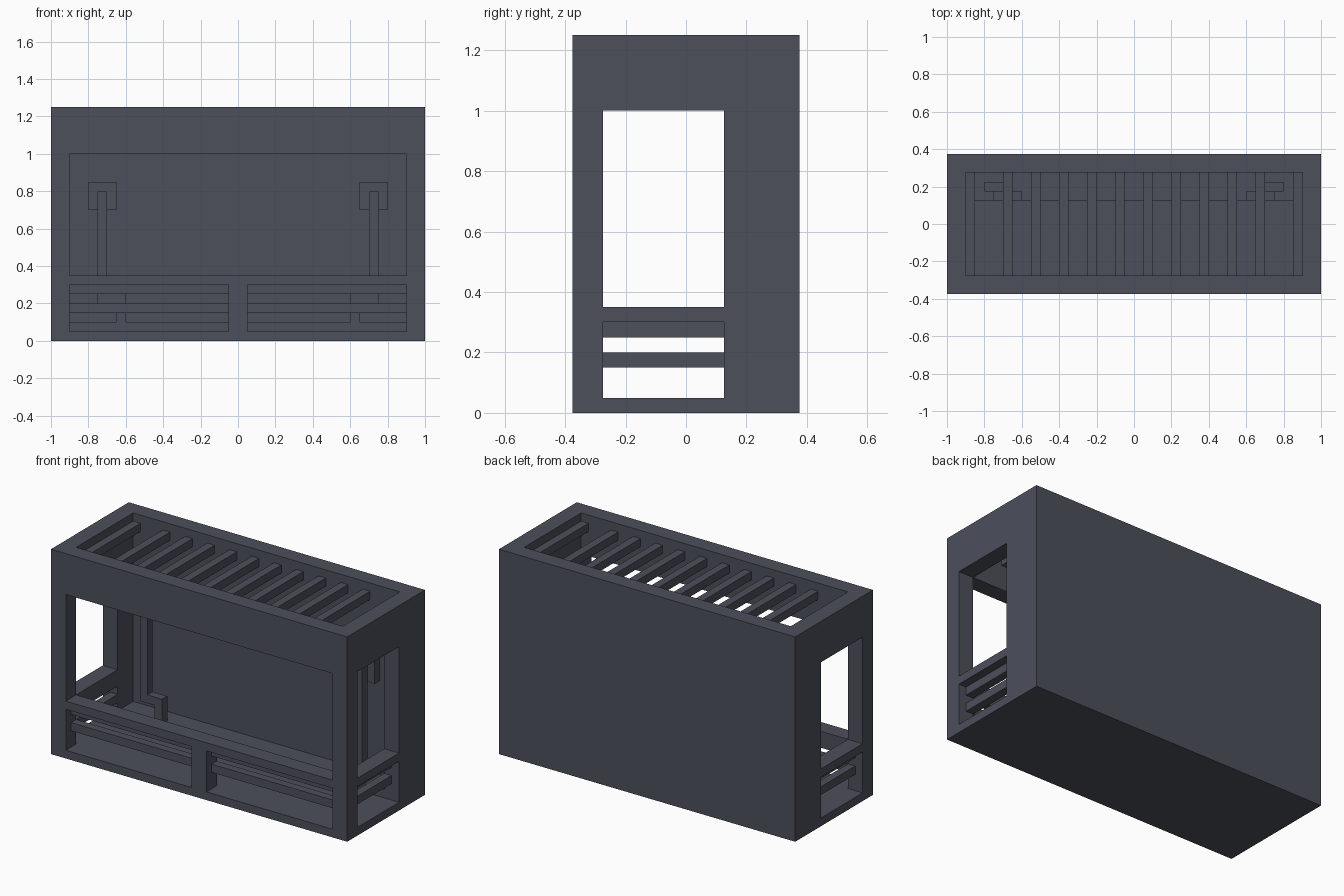
import bpy, bmesh
from mathutils import Vector

if "Cube" in bpy.data.objects:
    bpy.data.objects.remove(bpy.data.objects["Cube"])

slate = bpy.data.materials.new("dark_slate")
slate.diffuse_color = (0.072, 0.08, 0.105, 1)
slate.use_nodes = True
slate.node_tree.nodes["Principled BSDF"].inputs["Base Color"].default_value = slate.diffuse_color


def boxes(name, ranges):
    """One object made of boxes, each given as (x0, x1, y0, y1, z0, z1)."""
    bm = bmesh.new()
    for x0, x1, y0, y1, z0, z1 in ranges:
        vs = bmesh.ops.create_cube(bm, size=1)["verts"]
        for v in vs:
            v.co = Vector((x0 + (v.co.x + .5) * (x1 - x0),
                           y0 + (v.co.y + .5) * (y1 - y0),
                           z0 + (v.co.z + .5) * (z1 - z0)))
    me = bpy.data.meshes.new(name)
    bm.to_mesh(me)
    bm.free()
    me.materials.append(slate)
    ob = bpy.data.objects.new(name, me)
    bpy.context.collection.objects.link(ob)
    return ob


def both(r):
    """A box range and its mirror image across x = 0."""
    return [r, (-r[1], -r[0]) + tuple(r[2:])]


# Hollow casing
casing = boxes("casing", [(-1, 1, -.375, .375, 0, 1.25)])


def cut(name, r):
    c = boxes(name, [r])
    c.hide_render = True
    c.hide_viewport = True
    m = casing.modifiers.new(name, 'BOOLEAN')
    m.operation = 'DIFFERENCE'
    m.solver = 'EXACT'
    m.object = c


cut("cavity_cutter", (-.9, .9, -.275, .275, .05, 1.4))
# Floor-level ledge stays as a separate part; window and vent openings
cut("front_window_cutter", (-.9, .9, -.5, -.2, .35, 1.0))
cut("side_window_cutter", (-1.2, 1.2, -.275, .125, .35, 1.0))
cut("side_vent_cutter", (-1.2, 1.2, -.275, .125, .05, .30))
for i, r in enumerate(both((.05, .9, -.5, -.2, .05, .30))):
    cut("front_vent_cutter_%d" % i, r)

# Raised ledge along the back wall
boxes("rear_ledge", [(-.9, .9, .125, .275, .05, .10)])

# Roof grille slats
slats = [(-.7 + .15 * i, -.65 + .15 * i, -.275, .275, 1.15, 1.2) for i in range(10)]
slats += both((.85, .9, -.275, .275, 1.15, 1.2))
boxes("roof_slats", slats)

# Horizontal bars in the lower vents
front_bars, side_bars = [], []
for z in (.15, .25):
    front_bars += both((.05, .9, -.325, -.275, z, z + .05))
    side_bars += both((.9, .95, -.275, .125, z, z + .05))
boxes("front_vent_bars", front_bars)
boxes("side_vent_bars", side_bars)

# Interior pipes: upright, elbow and foot
boxes("pipe_uprights", both((.7, .75, .125, .175, .25, .8)))
boxes("pipe_elbows", both((.6, .75, .125, .175, .2, .25)))
boxes("pipe_feet", both((.6, .65, .125, .175, .1, .2)))
# Square boxes behind the pipe tops
boxes("pipe_boxes", both((.65, .8, .175, .225, .7, .85)))
